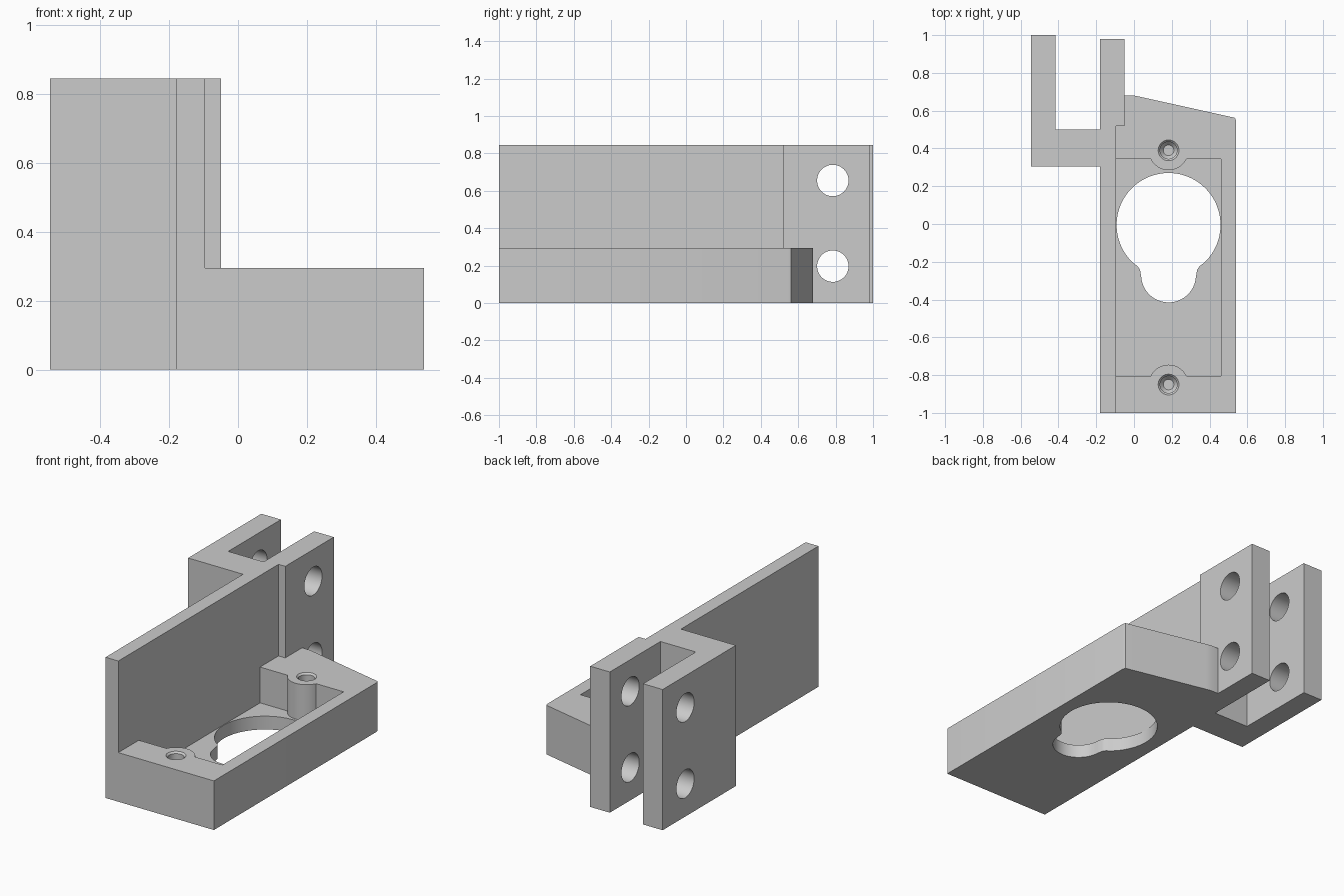
import bpy, bmesh
from math import sin, cos, radians, asin, degrees, pi
from mathutils import Matrix

cube = bpy.data.objects.get("Cube")
if cube:
    bpy.data.objects.remove(cube, do_unlink=True)

HEIGHT, BASE_TOP, FLOOR = 0.845, 0.295, 0.08
WALL_X, LUG_X, AXIS_X = -0.095, -0.05, 0.183
SCREW_Y = (0.39, -0.85)

grey = bpy.data.materials.new("light grey")
grey.use_nodes = True
color = (0.6, 0.6, 0.6, 1)
grey.diffuse_color = color
grey.node_tree.nodes["Principled BSDF"].inputs["Base Color"].default_value = color


def arc(cx, cy, r, start, end, steps=24):
    angles = [radians(start + (end - start) * i / steps) for i in range(steps + 1)]
    return [(cx + r * cos(a), cy + r * sin(a)) for a in angles]


def finish(name, bm):
    bmesh.ops.recalc_face_normals(bm, faces=bm.faces[:])
    mesh = bpy.data.meshes.new(name)
    bm.to_mesh(mesh)
    bm.free()
    mesh.materials.append(grey)
    obj = bpy.data.objects.new(name, mesh)
    bpy.context.collection.objects.link(obj)
    return obj


def prism(name, outline, z0, z1):
    bm = bmesh.new()
    face = bm.faces.new([bm.verts.new((x, y, z0)) for x, y in outline])
    top = bmesh.ops.extrude_face_region(bm, geom=[face])
    verts = [v for v in top["geom"] if isinstance(v, bmesh.types.BMVert)]
    bmesh.ops.translate(bm, vec=(0, 0, z1 - z0), verts=verts)
    return finish(name, bm)


def turned(name, x, y, profile, steps=40):
    # Solid of revolution from (radius, z) pairs
    bm = bmesh.new()
    rings = [[bm.verts.new((x + r * cos(2 * pi * i / steps), y + r * sin(2 * pi * i / steps), z))
              for i in range(steps)] for r, z in profile]
    for a, b in zip(rings, rings[1:]):
        for i in range(steps):
            j = (i + 1) % steps
            bm.faces.new((a[i], a[j], b[j], b[i]))
    bm.faces.new(rings[0])
    bm.faces.new(rings[-1])
    return finish(name, bm)


# Full plan of the bracket: base, side wall, bridge and two clamp lugs
plan = [(-0.18, -1), (0.54, -1), (0.54, 0.545), (0.535, 0.562), (0.03, 0.674), (0, 0.68),
        (LUG_X, 0.68), (LUG_X, 0.98), (-0.18, 0.98), (-0.18, 0.5), (-0.415, 0.5),
        (-0.415, 1), (-0.545, 1), (-0.545, 0.305), (-0.18, 0.305)]
bracket = prism("mounting_bracket", plan, 0, HEIGHT)
cutters = []

# Space above the base, beside the wall
cutters.append(prism("upper_clearance", [(WALL_X, -1.1), (0.7, -1.1), (0.7, 0.8), (LUG_X, 0.8),
                                         (LUG_X, 0.52), (WALL_X, 0.52)], BASE_TOP, 1))

# Pocket whose ends wrap around the two screw bosses
BOSS_R = 0.105
tilt = degrees(asin(0.045 / BOSS_R))
pocket = [(WALL_X, -0.805)] + arc(AXIS_X, SCREW_Y[1], BOSS_R, 180 - tilt, tilt)
pocket += [(0.46, -0.805), (0.46, 0.345)]
pocket += arc(AXIS_X, SCREW_Y[0], BOSS_R, -tilt, tilt - 180) + [(WALL_X, 0.345)]
cutters.append(prism("base_pocket", pocket, FLOOR, 0.5))

# Keyhole opening: large circle blended into a small one
right = arc(AXIS_X, -0.27, 0.145, -90, -4, 16)
right += [(0.334, -0.243), (0.346, -0.224)]
right += arc(AXIS_X, -0.005, 0.275, -47, 90, 40)
left = [(2 * AXIS_X - x, y) for x, y in reversed(right[1:-1])]
cutters.append(prism("keyhole_opening", right + left, -0.1, 0.2))

# Blind screw holes with a chamfered mouth
for y in SCREW_Y:
    cutters.append(turned("screw_hole", AXIS_X, y, [
        (0.028, 0.09), (0.045, 0.11), (0.045, BASE_TOP - 0.01), (0.055, BASE_TOP), (0.055, 0.4)]))

# Clamp bolt holes through both lugs
for z in (0.197, 0.655):
    bm = bmesh.new()
    place = Matrix.Translation((-0.3, 0.785, z)) @ Matrix.Rotation(pi / 2, 4, 'Y')
    bmesh.ops.create_cone(bm, cap_ends=True, segments=48, radius1=0.084, radius2=0.084,
                          depth=0.8, matrix=place)
    cutters.append(finish("bolt_hole", bm))

bpy.context.view_layer.objects.active = bracket
for cutter in cutters:
    cut = bracket.modifiers.new(cutter.name, 'BOOLEAN')
    cut.operation, cut.solver, cut.object = 'DIFFERENCE', 'EXACT', cutter
    bpy.ops.object.modifier_apply(modifier=cut.name)
    bpy.data.objects.remove(cutter, do_unlink=True)

bpy.ops.object.select_all(action='DESELECT')
bracket.select_set(True)
bpy.ops.object.shade_smooth_by_angle(angle=radians(30))
